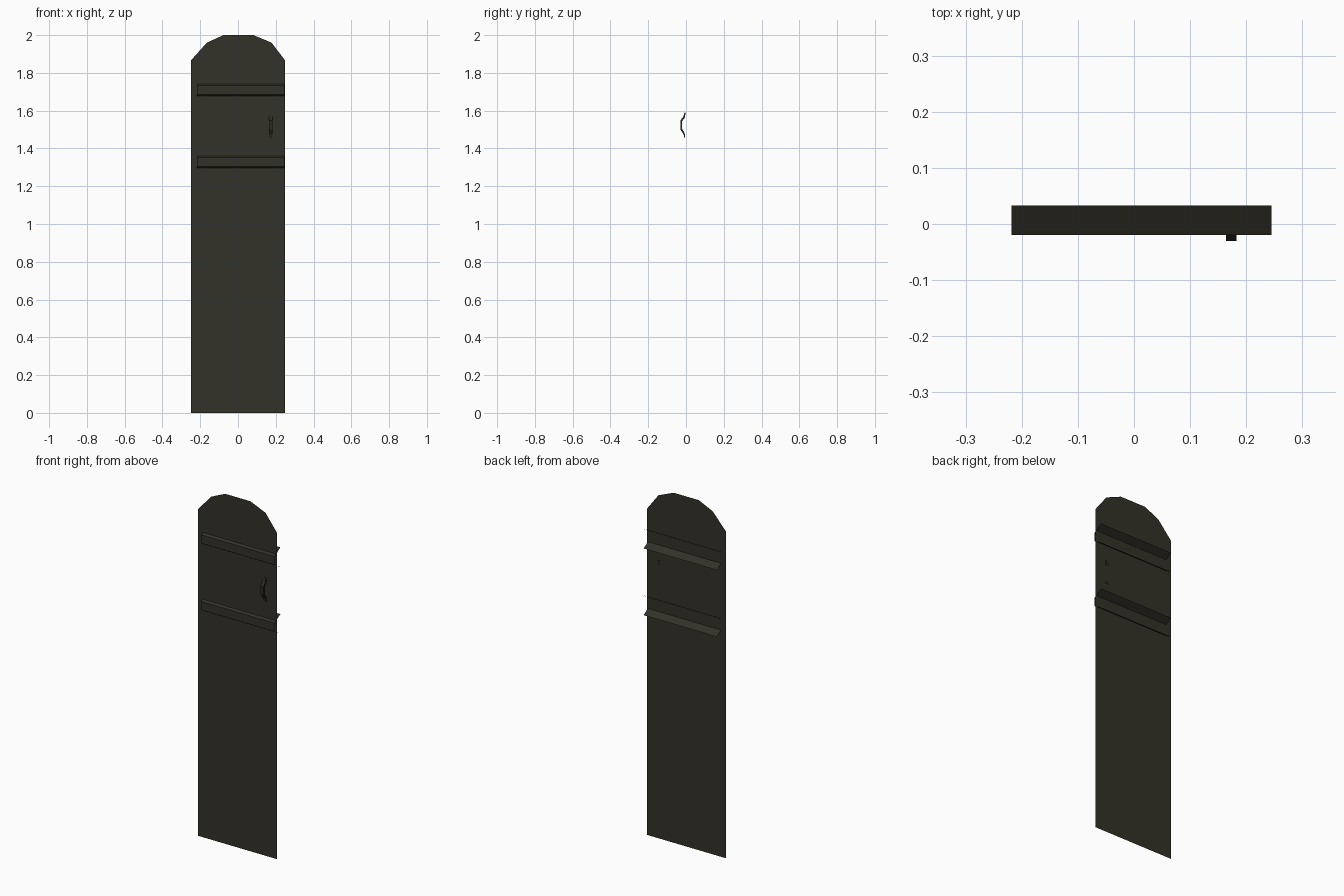
import bpy, bmesh

if "Cube" in bpy.data.objects:
    bpy.data.objects.remove(bpy.data.objects["Cube"])


def material(name, rgb):
    m = bpy.data.materials.new(name)
    m.diffuse_color = (*rgb, 1)
    m.use_nodes = True
    m.node_tree.nodes["Principled BSDF"].inputs["Base Color"].default_value = m.diffuse_color
    return m


wood = material("dark olive wood", (0.032, 0.031, 0.021))
iron = material("dark iron", (0.024, 0.023, 0.017))


def make(name, verts, faces, mat):
    me = bpy.data.meshes.new(name)
    me.from_pydata(verts, [], faces)
    me.materials.append(mat)
    ob = bpy.data.objects.new(name, me)
    bpy.context.collection.objects.link(ob)
    return ob


def sweep_x(name, profile, x0, x1, mat, closed=False):
    """Stretch a (y, z) profile from x0 to x1 as an open sheet or capped solid."""
    n = len(profile)
    verts = [(x, y, z) for x in (x0, x1) for y, z in profile]
    faces = [(i, (i + 1) % n, n + (i + 1) % n, n + i) for i in range(n if closed else n - 1)]
    if closed:
        faces += [tuple(range(n))[::-1], tuple(range(n, 2 * n))]
    return make(name, verts, faces, mat)


# Door panel: a single sheet with a faceted arched top
PY = -0.006
outline = [(-.25, 0), (.25, 0), (.25, 1.865), (.178, 1.96), (.082, 2),
           (-.077, 2), (-.165, 1.96), (-.25, 1.865)]
make("door_panel", [(x, PY, z) for x, z in outline], [tuple(range(8))], wood)

# Hinge straps: open channels flaring toward the back, poking through the panel
for name, z in (("upper_hinge_strap", 1.709), ("lower_hinge_strap", 1.328)):
    sweep_x(name, [(.033, z - .056), (-.02, z - .024), (-.02, z + .024), (.033, z + .056)],
            -.218, .245, wood)

# Pull handle: bent bar with two flat ears
front = [(-.008, 1.455), (-.013, 1.475), (-.030, 1.5), (-.030, 1.548), (-.013, 1.57), (-.008, 1.59)]
back = [(-.003, 1.59), (-.005, 1.565), (-.021, 1.544), (-.021, 1.505), (-.007, 1.48), (-.004, 1.455)]
handle = sweep_x("pull_handle", front + back, .164, .183, iron, True)
bm = bmesh.new()
bm.from_mesh(handle.data)
bmesh.ops.recalc_face_normals(bm, faces=bm.faces)
bm.to_mesh(handle.data)
bm.free()
